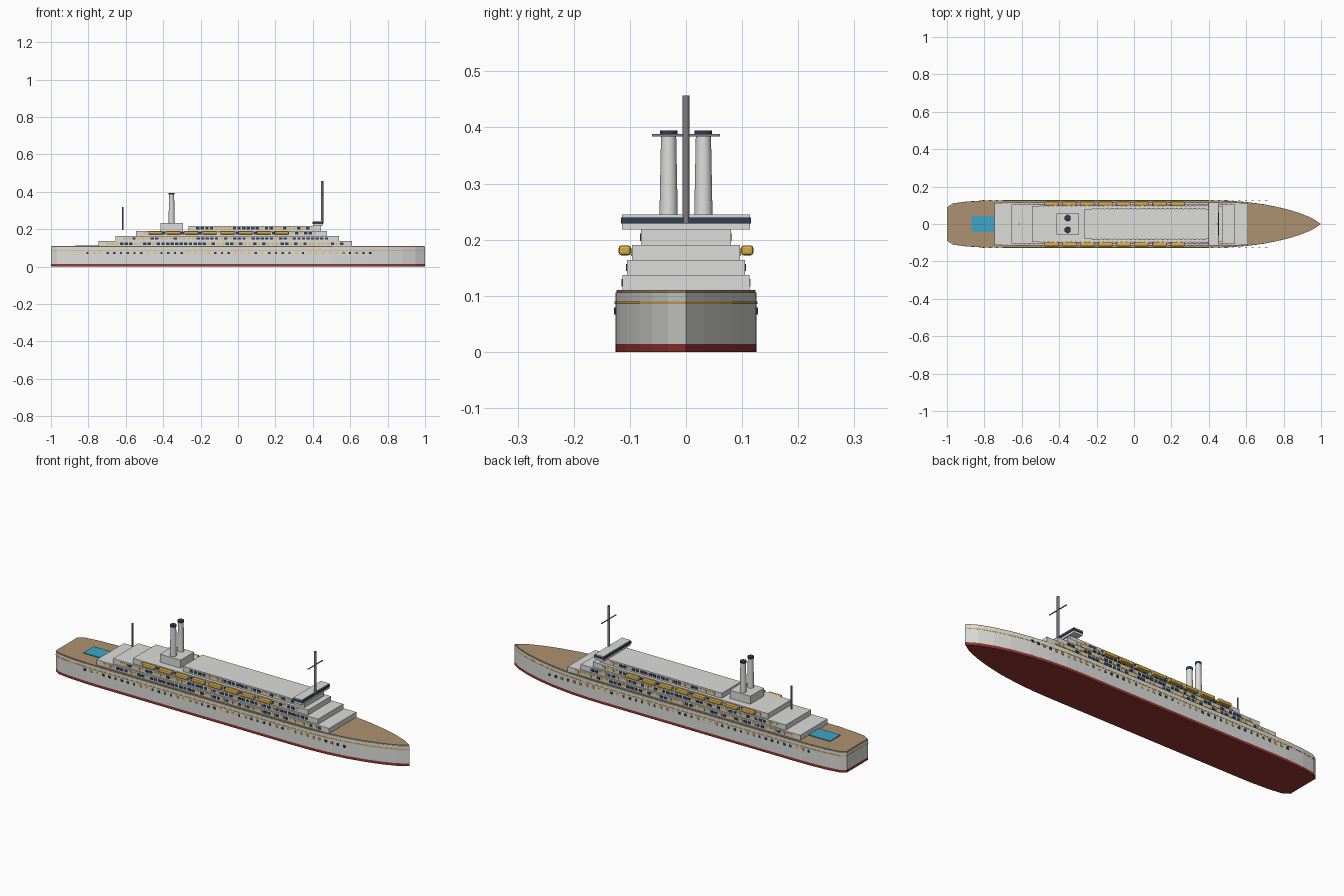
import bpy, bmesh, math, random
from mathutils import Matrix

if "Cube" in bpy.data.objects:
    bpy.data.objects.remove(bpy.data.objects["Cube"])

random.seed(4)


def mat(name, r, g, b):
    m = bpy.data.materials.new(name)
    m.diffuse_color = (r, g, b, 1)
    m.use_nodes = True
    m.node_tree.nodes["Principled BSDF"].inputs["Base Color"].default_value = m.diffuse_color
    return m


WHITE = mat("white paint", 0.72, 0.72, 0.70)
RED = mat("red keel paint", 0.30, 0.035, 0.03)
GOLD = mat("gold", 0.72, 0.42, 0.06)
WOOD = mat("deck wood", 0.42, 0.29, 0.165)
NAVY = mat("navy glass", 0.025, 0.05, 0.09)
LIT = mat("lit window", 0.80, 0.56, 0.22)
WATER = mat("pool water", 0.05, 0.38, 0.56)
STEEL = mat("mast steel", 0.22, 0.22, 0.23)


def finish(name, bm, mats):
    bmesh.ops.recalc_face_normals(bm, faces=bm.faces)
    me = bpy.data.meshes.new(name)
    bm.to_mesh(me)
    bm.free()
    for m in mats:
        me.materials.append(m)
    ob = bpy.data.objects.new(name, me)
    bpy.context.collection.objects.link(ob)
    return ob


def add_box(bm, x0, x1, y0, y1, z0, z1, index=0):
    m = Matrix.Translation(((x0 + x1) / 2, (y0 + y1) / 2, (z0 + z1) / 2))
    m = m @ Matrix.Diagonal((x1 - x0, y1 - y0, z1 - z0, 1))
    verts = bmesh.ops.create_cube(bm, size=1, matrix=m)["verts"]
    for f in {f for v in verts for f in v.link_faces}:
        f.material_index = index
    return verts


def box(name, x0, x1, hw, z0, z1, m):
    bm = bmesh.new()
    add_box(bm, x0, x1, -hw, hw, z0, z1)
    return finish(name, bm, [m])


def rod(name, x, y, z0, z1, r0, r1, m, sides=16):
    bm = bmesh.new()
    bmesh.ops.create_cone(bm, cap_ends=True, segments=sides, radius1=r0, radius2=r1, depth=z1 - z0,
                          matrix=Matrix.Translation((x, y, (z0 + z1) / 2)))
    ob = finish(name, bm, [m])
    for p in ob.data.polygons:
        p.use_smooth = abs(p.normal.z) < 0.7
    return ob


# Hull outline, stern to bow, half width
SIDE = [(-1, 0.088), (-0.97, 0.109), (-0.9, 0.119), (-0.8, 0.125), (-0.7, 0.126), (0.4, 0.126),
        (0.5, 0.124), (0.6, 0.117), (0.7, 0.104), (0.8, 0.083), (0.88, 0.06), (0.95, 0.032)]
OUTLINE = [(x, -y) for x, y in SIDE] + [(1, 0)] + [(x, y) for x, y in reversed(SIDE)]


def slab(name, z0, z1, m, sx=1.0, sy=1.0):
    bm = bmesh.new()
    face = bm.faces.new([bm.verts.new((x * sx, y * sy, z0)) for x, y in OUTLINE])
    top = bmesh.ops.extrude_face_region(bm, geom=[face])["geom"]
    bmesh.ops.translate(bm, vec=(0, 0, z1 - z0), verts=[g for g in top if isinstance(g, bmesh.types.BMVert)])
    return finish(name, bm, [m])


slab("keel", 0, 0.014, RED)
slab("hull", 0.014, 0.106, WHITE)
slab("hull_stripe", 0.085, 0.090, GOLD, 1.0005, 1.008)
slab("main_deck", 0.106, 0.110, WOOD, 0.997, 0.98)
box("pool", -0.87, -0.745, 0.043, 0.110, 0.114, WATER)

# Stepped superstructure: x start, x end, half width, floor, roof
TIERS = [(-0.745, 0.61, 0.113, 0.110, 0.137), (-0.655, 0.54, 0.105, 0.137, 0.164),
         (-0.545, 0.475, 0.096, 0.164, 0.191), (-0.265, 0.445, 0.080, 0.191, 0.218)]
for i, (x0, x1, hw, z0, z1) in enumerate(TIERS, 1):
    box(f"deck_house_{i}", x0, x1, hw, z0, z1, WHITE)
    # Cabin windows, a random mix of dark and lit
    bm = bmesh.new()
    count = int((x1 - x0 - 0.08) / 0.0245)
    for k in range(count):
        x = x0 + 0.05 + k * 0.0245
        for s in (-1, 1):
            add_box(bm, x - 0.009, x + 0.009, s * hw - 0.002, s * hw + 0.002,
                    z0 + 0.007, z0 + 0.020, int(random.random() < 0.45))
    finish(f"cabin_windows_{i}", bm, [NAVY, LIT])

# Portholes in a straight row
bm = bmesh.new()
for k in range(43):
    x = -0.805 + k * 0.036
    index = int(random.random() < 0.35)
    for s in (-1, 1):
        add_box(bm, x - 0.006, x + 0.006, s * 0.1265 - 0.0015, s * 0.1265 + 0.0015, 0.067, 0.079, index)
finish("portholes", bm, [NAVY, LIT])

# Lifeboats with bevelled corners
bm = bmesh.new()
for k in range(8):
    x = -0.441 + k * 0.0963
    for s in (-1, 1):
        add_box(bm, x - 0.038, x + 0.038, s * 0.109 - 0.011, s * 0.109 + 0.011, 0.172, 0.190)
bmesh.ops.bevel(bm, geom=bm.edges[:], offset=0.005, segments=2, affect='EDGES', profile=0.5)
finish("lifeboats", bm, [GOLD])

# Bridge with wraparound glass
box("bridge", 0.402, 0.452, 0.114, 0.218, 0.245, WHITE)
box("bridge_glass", 0.399, 0.455, 0.1155, 0.229, 0.240, NAVY)

# Funnels
box("funnel_base", -0.415, -0.295, 0.057, 0.191, 0.233, WHITE)
for side, y in (("left", 0.031), ("right", -0.031)):
    rod(f"funnel_{side}", -0.355, y, 0.233, 0.387, 0.0165, 0.0135, WHITE, 24)
    rod(f"funnel_cap_{side}", -0.355, y, 0.385, 0.395, 0.0155, 0.0155, NAVY, 24)

# Masts and yard
rod("fore_mast", 0.45, 0, 0.230, 0.457, 0.006, 0.006, STEEL, 12)
box("fore_mast_yard", 0.448, 0.452, 0.061, 0.384, 0.388, STEEL)
rod("aft_mast", -0.615, 0, 0.197, 0.320, 0.004, 0.004, STEEL, 12)
